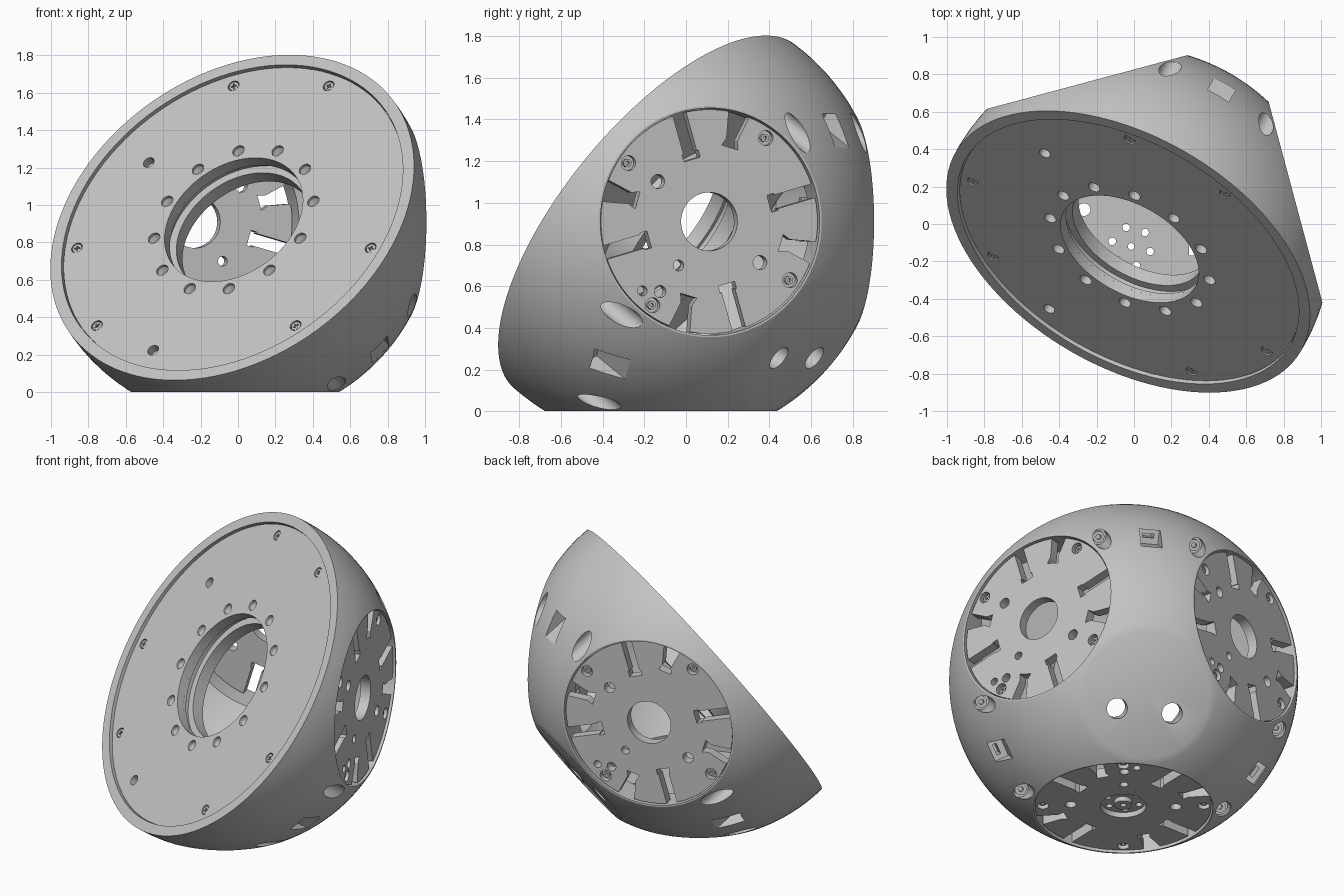
import bpy, bmesh
from math import sin, cos, radians, sqrt, tau
from mathutils import Matrix, Vector

if "Cube" in bpy.data.objects:
    bpy.data.objects.remove(bpy.data.objects["Cube"], do_unlink=True)

grey = bpy.data.materials.new("light_grey")
grey.use_nodes = True
grey.diffuse_color = (0.55, 0.55, 0.55, 1)
grey.node_tree.nodes["Principled BSDF"].inputs["Base Color"].default_value = (0.55, 0.55, 0.55, 1)

CENTRE = Vector((-0.015, -0.12, 0.91))
R = 1.066


def frame(side, up, normal):
    """Matrix whose z axis is the given normal, placed at the sphere centre."""
    m = Matrix((side, up, normal)).transposed().to_4x4()
    m.translation = CENTRE
    return m


def heading(deg):
    return Vector((cos(radians(deg)), sin(radians(deg)), 0))


Z = Vector((0, 0, 1))
axis = heading(240) * sqrt(2 / 3) + Z * sqrt(1 / 3)
e1 = heading(330)
DOME = frame(e1, axis.cross(e1), axis)
f_right, f_back = heading(15), heading(105)
PANELS = {
    "right": frame(Z.cross(f_right), Z, f_right),
    "back": frame(Z.cross(f_back), Z, f_back),
    "bottom": frame((-f_right).cross(-Z), -f_right, -Z),
}


def polar(m, r, deg):
    """Frame moved out to radius r and turned so that its x axis is radial."""
    return m @ Matrix.Rotation(radians(deg), 4, "Z") @ Matrix.Translation((r, 0, 0))


def lathe(bm, profile, m, segs=32, closed=False):
    rings = []
    for r, z in profile:
        n = 1 if r < 1e-6 else segs
        rings.append([bm.verts.new(m @ Vector((r * cos(tau * i / segs), r * sin(tau * i / segs), z)))
                      for i in range(n)])
    pairs = list(zip(rings, rings[1:]))
    if closed:
        pairs.append((rings[-1], rings[0]))
    for a, b in pairs:
        for i in range(segs):
            j = (i + 1) % segs
            quad = [a[i % len(a)], a[j % len(a)], b[j % len(b)], b[i % len(b)]]
            bm.faces.new(list(dict.fromkeys(quad)))


def cyl(bm, r, z0, z1, m, segs=24):
    lathe(bm, [(0, z0), (r, z0), (r, z1), (0, z1)], m, segs)


def prism(bm, pts, z0, z1, m):
    low, high = ([bm.verts.new(m @ Vector((x, y, z))) for x, y in pts] for z in (z0, z1))
    bm.faces.new(low)
    bm.faces.new(high)
    for i in range(len(pts)):
        j = (i + 1) % len(pts)
        bm.faces.new((low[i], low[j], high[j], high[i]))


def box(bm, w, h, z0, z1, m):
    prism(bm, [(-w, -h), (w, -h), (w, h), (-w, h)], z0, z1, m)


def make(name, bm):
    bmesh.ops.recalc_face_normals(bm, faces=bm.faces)
    me = bpy.data.meshes.new(name)
    bm.to_mesh(me)
    bm.free()
    me.materials.append(grey)
    ob = bpy.data.objects.new(name, me)
    bpy.context.collection.objects.link(ob)
    return ob


def cut(ob, bm):
    """Subtract the cutter mesh, apply the result and drop the cutter."""
    cutter = make("cutter", bm)
    cutter.hide_render = True
    mod = ob.modifiers.new("cut", "BOOLEAN")
    mod.operation, mod.solver, mod.use_self, mod.object = "DIFFERENCE", "EXACT", True, cutter
    bpy.context.view_layer.update()
    result = bpy.data.meshes.new_from_object(ob.evaluated_get(bpy.context.evaluated_depsgraph_get()))
    ob.modifiers.clear()
    ob.data = result
    bpy.data.objects.remove(cutter, do_unlink=True)


def smooth(ob):
    bpy.ops.object.select_all(action="DESELECT")
    ob.select_set(True)
    bpy.context.view_layer.objects.active = ob
    bpy.ops.object.shade_smooth_by_angle(angle=radians(25))


RIM_SCREWS = [base + off for base in (90, 210, 330) for off in (-18.5, 18.5)]

# Thick dome shell with a flattened pole and a recessed rim
profile = [(0, -0.992)]
for i in range(29):
    z = radians(-68.5 + i * (68.5 + 2.15) / 28)
    profile.append((R * cos(z), R * sin(z)))
profile += [(1.0, 0.04), (1.0, -0.04)]
for i in range(25):
    a = radians(-3 - i * 87 / 24)
    profile.append((0.9 * cos(a) if i < 24 else 0, 0.9 * sin(a)))
bm = bmesh.new()
lathe(bm, profile, DOME, 112)
shell = make("dome_shell", bm)

# Stepped panel seats
bm = bmesh.new()
for m in PANELS.values():
    lathe(bm, [(0, 0.69), (0.545, 0.69), (0.545, 0.91), (0.72, 0.91), (0.72, 1.2), (0, 1.2)], m, 80)
cut(shell, bm)

# Screw wells, rectangular pockets and the two pole holes
bm = bmesh.new()
for deg in RIM_SCREWS:
    cyl(bm, 0.052, -1.0, -0.33, polar(DOME, 0.93, deg))
for deg in (90, 210, 330):
    box(bm, 0.045, 0.065, -1.0, -0.42, polar(DOME, 0.915, deg))
    box(bm, 0.012, 0.035, -0.5, -0.3, polar(DOME, 0.92, deg))
for x in (-0.17, 0.17):
    cyl(bm, 0.063, -1.2, -0.6, DOME @ Matrix.Translation((x, -0.1, 0)))
cut(shell, bm)
smooth(shell)

# Screw heads at the bottom of the wells
bm = bmesh.new()
for deg in RIM_SCREWS:
    lathe(bm, [(0.016, -0.32), (0.036, -0.32), (0.036, -0.37), (0.016, -0.37)],
          polar(DOME, 0.93, deg), 20, True)
smooth(make("well_screws", bm))

# Front plate with its big opening, countersinks and holes
bm = bmesh.new()
lathe(bm, [(0.405, -0.04), (0.996, -0.04), (0.996, 0.02), (0.405, 0.02)], DOME, 112, True)
plate = make("front_plate", bm)
bm = bmesh.new()
for i in range(12):
    lathe(bm, [(0, -0.025), (0.02, -0.025), (0.034, 0.0), (0.034, 0.06), (0, 0.06)],
          polar(DOME, 0.467, 30 * i + 15), 20)
for deg in RIM_SCREWS:
    cyl(bm, 0.032, 0.0, 0.06, polar(DOME, 0.925, deg))
for r, deg in ((0.75, 150), (0.88, 256)):
    cyl(bm, 0.032, -0.03, 0.06, polar(DOME, r, deg))
cut(plate, bm)
smooth(plate)

# Cross-head plate screws
bm = bmesh.new()
for deg in RIM_SCREWS:
    cyl(bm, 0.027, -0.01, 0.016, polar(DOME, 0.925, deg))
screws = make("plate_screws", bm)
bm = bmesh.new()
for deg in RIM_SCREWS:
    m = polar(DOME, 0.925, deg)
    box(bm, 0.016, 0.004, 0.006, 0.03, m)
    box(bm, 0.004, 0.016, 0.006, 0.031, m)
cut(screws, bm)
smooth(screws)

# Grooved collar behind the opening
bm = bmesh.new()
lathe(bm, [(0.44, -0.03), (0.405, -0.03), (0.405, -0.05), (0.43, -0.05), (0.43, -0.09), (0.385, -0.09),
           (0.385, -0.17), (0.46, -0.17), (0.46, -0.03)], DOME, 80, True)
smooth(make("collar", bm))

# Three slotted round panels
for name, m in PANELS.items():
    bm = bmesh.new()
    lathe(bm, [(0.14, 0.83), (0.538, 0.83), (0.538, 0.895), (0.14, 0.895)], m, 80, True)
    panel = make(name + "_panel", bm)
    bm = bmesh.new()
    for quarter in (0, 90, 180, 270):
        long_slot = polar(m, 0, quarter + 16)
        prism(bm, [(0.31, -0.042), (0.345, -0.042), (0.345, -0.034), (0.57, -0.034),
                   (0.57, 0.034), (0.345, 0.034), (0.345, 0.042), (0.31, 0.042)], 0.8, 0.95, long_slot)
        prism(bm, [(0.37, -0.042), (0.41, -0.028), (0.57, -0.06), (0.57, 0.06),
                   (0.41, 0.028), (0.37, 0.042)], 0.8, 0.95, polar(m, 0, quarter - 16))
        cyl(bm, 0.036, 0.855, 0.95, polar(m, 0.49, quarter + 55))
    for r, deg, size in ((0.32, 143, 0.034), (0.32, 322, 0.034), (0.26, 234, 0.026),
                         (0.415, 234, 0.029), (0.47, 225, 0.024)):
        cyl(bm, size, 0.8, 0.95, polar(m, r, deg))
    cut(panel, bm)
    smooth(panel)
    bm = bmesh.new()
    for quarter in (0, 90, 180, 270):
        lathe(bm, [(0.009, 0.85), (0.02, 0.85), (0.02, 0.88), (0.009, 0.88)],
              polar(m, 0.49, quarter + 55), 16, True)
    smooth(make(name + "_panel_screws", bm))

# Hub closing the bottom panel's centre
m = PANELS["bottom"]
bm = bmesh.new()
lathe(bm, [(0.018, 0.835), (0.145, 0.835), (0.145, 0.86), (0.055, 0.86), (0.055, 0.89), (0.018, 0.89)],
      m, 48, True)
hub = make("bottom_hub", bm)
bm = bmesh.new()
for i in range(6):
    cyl(bm, 0.02, 0.8, 0.95, polar(m, 0.105, 60 * i))
cut(hub, bm)
smooth(hub)
